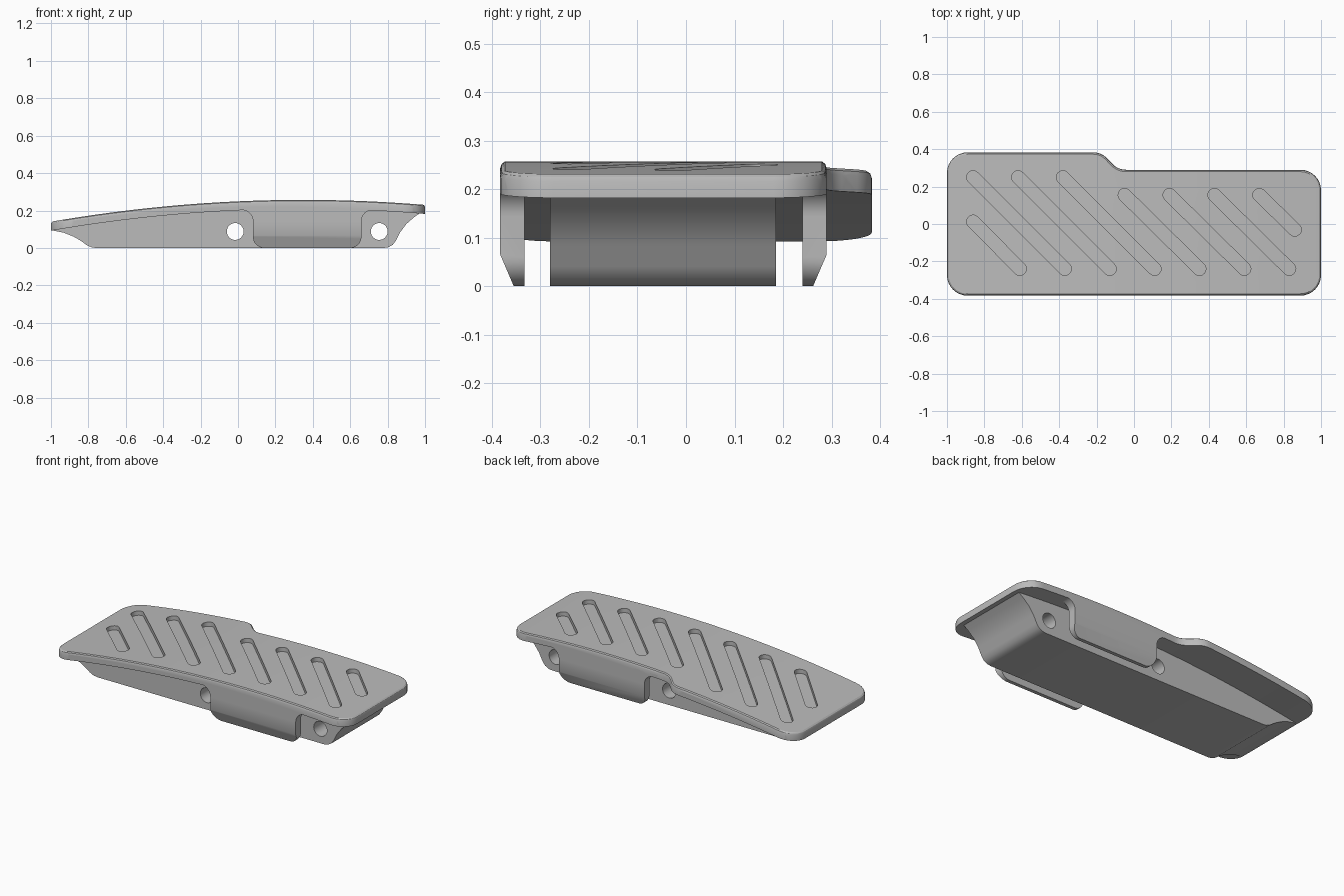
import bpy, bmesh, math
from mathutils import Vector, Matrix

if "Cube" in bpy.data.objects:
    bpy.data.objects.remove(bpy.data.objects["Cube"])

gray = bpy.data.materials.new("metal_gray")
gray.diffuse_color = (0.5, 0.5, 0.5, 1)
gray.use_nodes = True
gray.node_tree.nodes["Principled BSDF"].inputs["Base Color"].default_value = gray.diffuse_color
T = 0.048  # pad thickness


def arc(x):
    """Height of the curved tread surface."""
    return 0.257 - (x - 0.35) ** 2 / 15.6


def rounded(corners, steps=8):
    """Counter-clockwise outline with each (x, y, radius) corner rounded."""
    pts = []
    for i, (x, y, r) in enumerate(corners):
        p = Vector((x, y))
        d1 = (p - Vector(corners[i - 1][:2])).normalized()
        d2 = (Vector(corners[(i + 1) % len(corners)][:2]) - p).normalized()
        turn = math.atan2(d1.x * d2.y - d1.y * d2.x, d1.dot(d2))
        if r == 0 or abs(turn) < 1e-4:
            pts.append(p)
            continue
        s = math.copysign(1, turn)
        start = p - d1 * r * math.tan(abs(turn) / 2)
        c = start + Vector((-d1.y, d1.x)) * r * s
        for k in range(steps + 1):
            pts.append(c + Matrix.Rotation(turn * k / steps, 2) @ (start - c))
    return pts


def inset(pts, d):
    out = []
    for i, p in enumerate(pts):
        e = (pts[(i + 1) % len(pts)] - pts[i - 1]).normalized()
        out.append(p + Vector((-e.y, e.x)) * d)
    return out


def stack(name, loops):
    """Solid skinned through a stack of equal-length 3D loops."""
    bm = bmesh.new()
    rings = [[bm.verts.new(v) for v in lp] for lp in loops]
    for a, b in zip(rings, rings[1:]):
        for i in range(len(a)):
            j = (i + 1) % len(a)
            bm.faces.new((a[i], a[j], b[j], b[i]))
    bm.faces.new(rings[0][::-1])
    bm.faces.new(rings[-1])
    bmesh.ops.recalc_face_normals(bm, faces=bm.faces)
    return finish(name, bm)


def finish(name, bm):
    me = bpy.data.meshes.new(name)
    bm.to_mesh(me)
    bm.free()
    me.materials.append(gray)
    ob = bpy.data.objects.new(name, me)
    bpy.context.collection.objects.link(ob)
    return ob


def side_prism(name, pts, y0, y1):
    """Extrude an x-z profile along y."""
    return stack(name, [[(p[0], y, p[1]) for p in pts] for y in (y0, y1)])


def cut(ob, cutters):
    for c in cutters:
        m = ob.modifiers.new("cut", 'BOOLEAN')
        m.operation, m.solver, m.object = 'DIFFERENCE', 'EXACT', c
        bpy.context.view_layer.objects.active = ob
        bpy.ops.object.modifier_apply(modifier=m.name)
        bpy.data.objects.remove(c)


def smooth(ob):
    bpy.ops.object.select_all(action='DESELECT')
    ob.select_set(True)
    bpy.context.view_layer.objects.active = ob
    bpy.ops.object.shade_smooth_by_angle(angle=math.radians(28))


# Tread pad: built flat, slotted, then bent along the arc
outline = rounded([(-1, -0.383, 0.11), (1, -0.383, 0.11), (1, 0.29, 0.11),
                   (-0.085, 0.29, 0.1), (-0.175, 0.383, 0.1), (-1, 0.383, 0.11)])
pad = stack("tread_pad", [[(p.x, p.y, z) for p in inset(outline, d)]
                          for z, d in ((-T, 0), (-0.014, 0), (-0.005, 0.003), (0, 0.01))])

# Diagonal grip slots: start and end centres
slots = [(-0.86, 0.013, -0.61, -0.24), (-0.86, 0.25, -0.37, -0.24),
         (-0.62, 0.25, -0.13, -0.24), (-0.38, 0.25, 0.11, -0.24),
         (-0.05, 0.155, 0.35, -0.24), (0.19, 0.155, 0.59, -0.24),
         (0.43, 0.155, 0.83, -0.24), (0.67, 0.155, 0.86, -0.03)]
cutters = []
for x0, y0, x1, y1 in slots:
    ang = math.atan2(y1 - y0, x1 - x0)
    ring = []
    for k in range(18):
        a = ang + math.pi / 2 + math.pi * (k % 9) / 8 + (math.pi if k > 8 else 0)
        cx, cy = (x0, y0) if k < 9 else (x1, y1)
        ring.append((cx + 0.035 * math.cos(a), cy + 0.035 * math.sin(a)))
    cutters.append(stack("slot_cutter", [[(x, y, z) for x, y in ring] for z in (-0.026, 0.05)]))
cut(pad, cutters)

bm = bmesh.new()
bm.from_mesh(pad.data)
bmesh.ops.triangulate(bm, faces=bm.faces)
for i in range(1, 32):
    geom = bm.verts[:] + bm.edges[:] + bm.faces[:]
    bmesh.ops.bisect_plane(bm, geom=geom, dist=1e-5,
                           plane_co=(-1 + i / 16, 0, 0), plane_no=(1, 0, 0))
for v in bm.verts:
    v.co.z += arc(v.co.x)
bm.to_mesh(pad.data)
bm.free()
smooth(pad)

# Central body with flared ends and a flat base
profile = [(-0.99, 0.093), (-0.93, 0.081), (-0.88, 0.061), (-0.84, 0.038), (-0.81, 0.016),
           (-0.785, 0.004), (-0.76, 0), (0.78, 0), (0.805, 0.004), (0.828, 0.017),
           (0.845, 0.04), (0.868, 0.085), (0.9, 0.128), (0.94, 0.163), (0.985, 0.195)]
profile += [(x, arc(x) - 0.036) for x in [0.985 - 0.0823 * i for i in range(25)]]
body = side_prism("central_body", profile, -0.28, 0.185)

# Two cross holes through the body
holes = []
for hx in (-0.015, 0.755):
    ring = [(hx + 0.045 * math.cos(math.tau * k / 32), 0.088 + 0.045 * math.sin(math.tau * k / 32))
            for k in range(32)]
    holes.append(side_prism("hole_cutter", ring, -0.5, 0.5))
cut(body, holes)
smooth(body)

# Side flanges with flared shoulders and a chamfered lower outer edge
shape = rounded([(0.08, 0.203, 0.06), (0.08, 0, 0.06), (0.66, 0, 0.06), (0.66, 0.203, 0.06),
                 (0.74, 0.203, 0), (0.74, 0.222, 0), (-0.01, 0.222, 0), (-0.01, 0.203, 0)])
for name, outer, inner in (("front_flange", -0.383, -0.333), ("back_flange", 0.29, 0.24)):
    ob = side_prism(name, shape, outer, inner)
    s = math.copysign(1, outer)
    bm = bmesh.new()
    bm.from_mesh(ob.data)
    r = bmesh.ops.bisect_plane(bm, geom=bm.verts[:] + bm.edges[:] + bm.faces[:],
                               plane_co=(0, outer, 0.065), plane_no=(0, s * 0.065, -0.028),
                               clear_outer=True)
    bmesh.ops.holes_fill(bm, edges=[e for e in bm.edges if e.is_boundary])
    bmesh.ops.recalc_face_normals(bm, faces=bm.faces)
    bm.to_mesh(ob.data)
    bm.free()
    smooth(ob)
